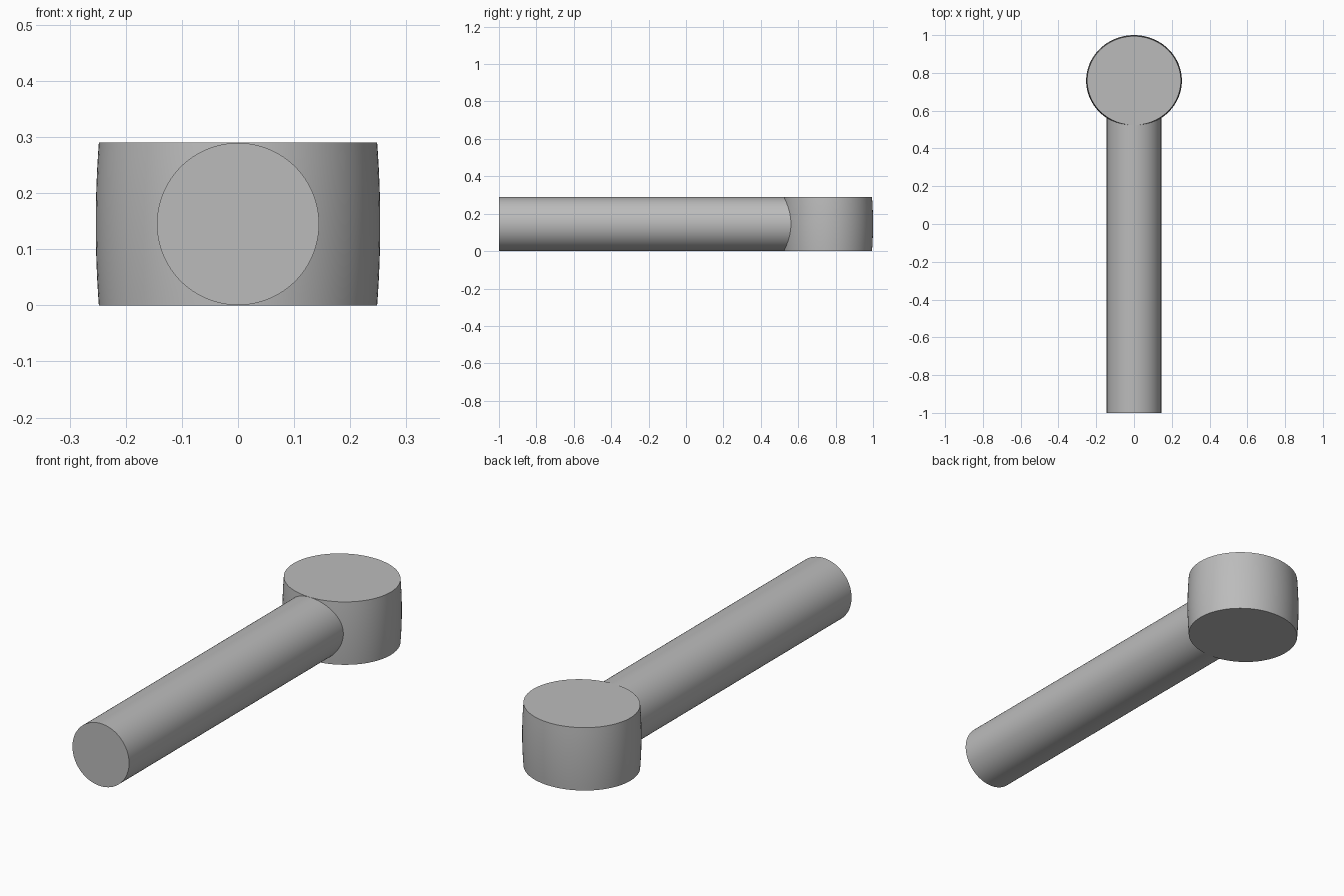
import bpy
import bmesh
import math
from mathutils import Matrix

cube = bpy.data.objects.get("Cube")
if cube:
    bpy.data.objects.remove(cube, do_unlink=True)

HEIGHT = 0.29
MID = HEIGHT / 2
HEAD_Y = 0.759

grey = bpy.data.materials.new("plain_grey")
grey.use_nodes = True
colour = (0.5, 0.5, 0.5, 1)
grey.diffuse_color = colour
grey.node_tree.nodes["Principled BSDF"].inputs["Base Color"].default_value = colour


def lofted(name, rings, segments, matrix):
    """Capped solid through elliptical rings given as (rx, ry, height)."""
    bm = bmesh.new()
    loops = []
    for rx, ry, h in rings:
        angles = [2 * math.pi * i / segments for i in range(segments)]
        loops.append([bm.verts.new((rx * math.cos(a), ry * math.sin(a), h)) for a in angles])
    for low, high in zip(loops, loops[1:]):
        for i in range(segments):
            j = (i + 1) % segments
            bm.faces.new((low[i], low[j], high[j], high[i]))
    bm.faces.new(loops[0][::-1])
    bm.faces.new(loops[-1])
    mesh = bpy.data.meshes.new(name)
    bm.to_mesh(mesh)
    bm.free()
    mesh.materials.append(grey)
    obj = bpy.data.objects.new(name, mesh)
    obj.matrix_world = matrix
    bpy.context.collection.objects.link(obj)
    bpy.ops.object.select_all(action="DESELECT")
    obj.select_set(True)
    bpy.context.view_layer.objects.active = obj
    bpy.ops.object.shade_smooth_by_angle(angle=math.radians(40))
    return obj


# Slightly barrelled oval head with flat top and bottom
STEPS = 12
head_rings = []
for k in range(STEPS + 1):
    t = 2 * k / STEPS - 1
    bulge = 0.0055 * (1 - t * t)
    head_rings.append((0.248 + bulge, 0.2355 + bulge, MID + MID * t))
lofted("head", head_rings, 96, Matrix.Translation((0, HEAD_Y, 0)))

# Straight round handle running from the front into the head
radius = MID - 0.0005
length = HEAD_Y + 1
along_y = Matrix.Translation((0, -1, MID)) @ Matrix.Rotation(-math.pi / 2, 4, "X")
lofted("handle", [(radius, radius, 0), (radius, radius, length)], 96, along_y)
